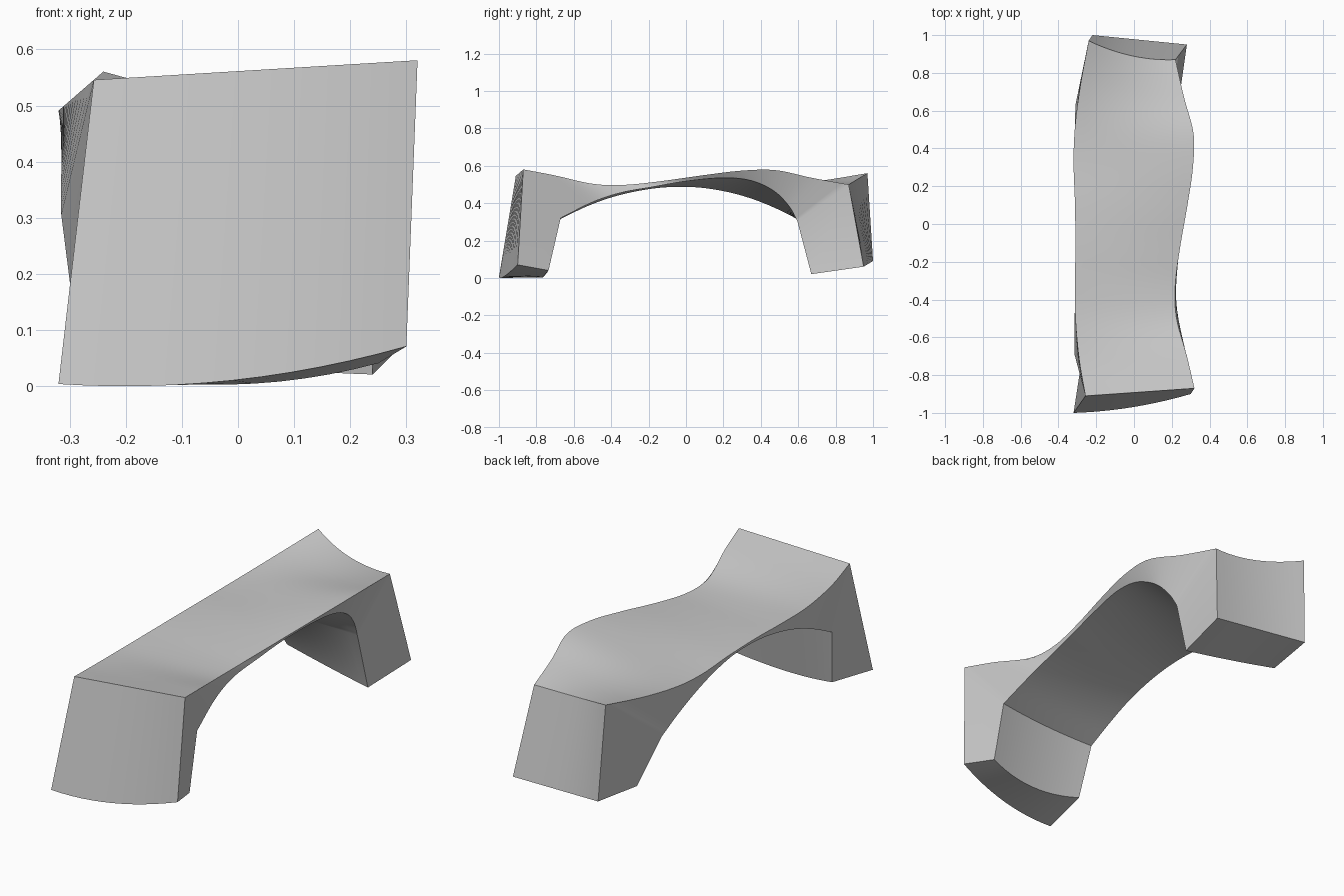
import bpy, bmesh
from mathutils import Vector

if "Cube" in bpy.data.objects:
    bpy.data.objects.remove(bpy.data.objects["Cube"])

N, M = 48, 12   # steps along and across the bridge


def spline(pts, n=N):
    # Catmull-Rom curve through a few control points
    p = [Vector(q) for q in pts]
    p = [p[0] * 2 - p[1]] + p + [p[-1] * 2 - p[-2]]
    out = []
    for k in range(n + 1):
        t = k / n * (len(p) - 3)
        i = min(int(t), len(p) - 4)
        t -= i
        a, b, c, d = p[i:i + 4]
        out.append(0.5 * (2 * b + (c - a) * t + (2 * a - 5 * b + 4 * c - d) * t * t
                          + (3 * b - a - 3 * c + d) * t ** 3))
    return out


# wavy deck edges: x and z swing together along a diagonal
right_xy = [(.32, -.87), (.28, -.7), (.225, -.5), (.218, -.33), (.243, -.13), (.283, .1),
            (.312, .3), (.315, .48), (.265, .67), (.22, .87)]
left_xy = [(-.257, -.91), (-.29, -.72), (-.31, -.5), (-.312, -.3), (-.31, -.1), (-.313, .12),
           (-.32, .33), (-.312, .52), (-.283, .74), (-.24, .97)]
top_r = spline([(x, y, .58 + .81 * (x - .32)) for x, y in right_xy])
top_l = spline([(x, y, .545 + .87 * (x + .257)) for x, y in left_xy])

# underside arch edges
arch_r = spline([(.246, -.67, .32), (.225, -.5, .405), (.22, -.35, .455), (.235, -.18, .486),
                 (.255, 0, .517), (.28, .2, .535), (.285, .35, .52), (.27, .47, .465),
                 (.25, .55, .385), (.235, .595, .305)])
arch_l = spline([(-.315, -.69, .305), (-.315, -.54, .378), (-.312, -.4, .43), (-.31, -.25, .466),
                 (-.31, -.1, .485), (-.31, .06, .484), (-.313, .22, .46), (-.315, .37, .417),
                 (-.313, .51, .358), (-.31, .63, .295)])

# leg feet: outer and inner corners, left and right
f_out = Vector((-.32, -1, .003)), Vector((.3, -.9, .07))
f_in = Vector((-.28, -.74, .03)), Vector((.25, -.735, .04))
b_out = Vector((-.22, 1, .09)), Vector((.28, .95, .06))
b_in = Vector((-.25, .74, .075)), Vector((.24, .67, .02))

bm = bmesh.new()


def surface(left, right, bow0=(0, 0), bow1=(0, 0)):
    # ruled surface between two edges, bowed (y, z) across the width
    rows = []
    n = len(left) - 1
    for i, (a, b) in enumerate(zip(left, right)):
        bow = Vector((0, *bow0)).lerp(Vector((0, *bow1)), i / n)
        rows.append([bm.verts.new(a.lerp(b, j / M) + bow * 4 * (j / M) * (1 - j / M))
                     for j in range(M + 1)])
    for r, s in zip(rows, rows[1:]):
        for j in range(M):
            bm.faces.new((r[j], r[j + 1], s[j + 1], s[j]))


FO, FI, FK = (-.02, -.027), (-.03, -.033), (-.015, 0)
BI, BT = (.01, -.01), (-.03, -.018)

# deck, underside, and the faces of both legs
surface(top_l, top_r, (0, 0), BT)
surface(arch_l, arch_r, FK, (0, 0))
surface([top_l[0], f_out[0]], [top_r[0], f_out[1]], (0, 0), FO)
surface([f_out[0], f_in[0]], [f_out[1], f_in[1]], FO, FI)
surface([f_in[0], arch_l[0]], [f_in[1], arch_r[0]], FI, FK)
surface([arch_l[-1], b_in[0]], [arch_r[-1], b_in[1]], (0, 0), BI)
surface([b_in[0], b_out[0]], [b_in[1], b_out[1]], BI, (0, 0))
surface([b_out[0], top_l[-1]], [b_out[1], top_r[-1]], (0, 0), BT)

# side walls
for s, (top, arch) in enumerate(((top_l, arch_l), (top_r, arch_r))):
    quads = [(top[i], top[i + 1], arch[i + 1], arch[i]) for i in range(N)]
    quads += [(top[0], arch[0], f_in[s], f_out[s]), (top[-1], b_out[s], b_in[s], arch[-1])]
    for q in quads:
        bm.faces.new([bm.verts.new(v) for v in q])

bmesh.ops.remove_doubles(bm, verts=bm.verts, dist=1e-5)
bmesh.ops.recalc_face_normals(bm, faces=bm.faces)
low = min(v.co.z for v in bm.verts)
for v in bm.verts:
    v.co.z -= low
mesh = bpy.data.meshes.new("wavy_bench")
bm.to_mesh(mesh)
bm.free()
bench = bpy.data.objects.new("wavy_bench", mesh)
bpy.context.collection.objects.link(bench)
bpy.context.view_layer.objects.active = bench
bench.select_set(True)
bpy.ops.object.shade_smooth_by_angle(angle=0.6)
